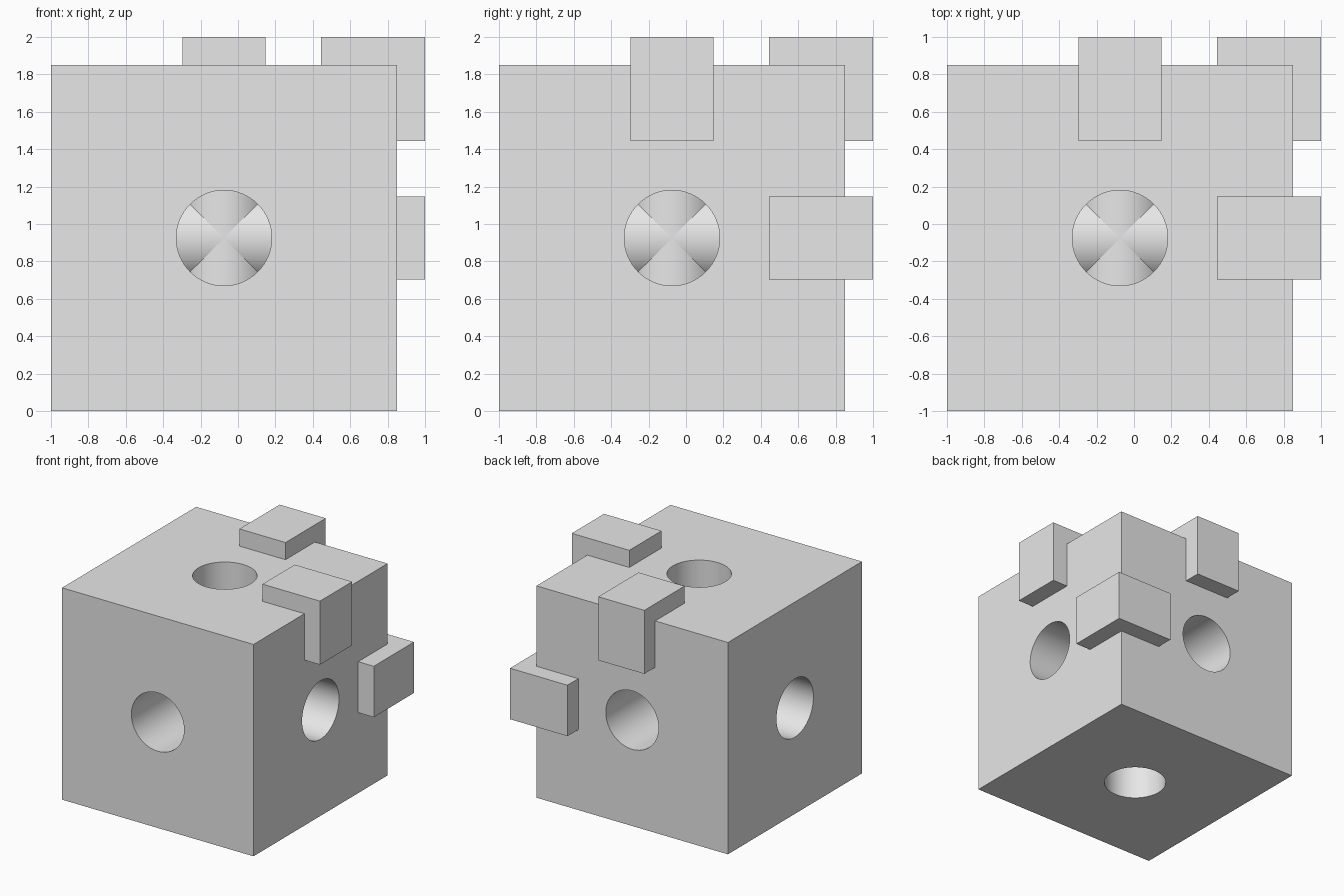
import bpy
import bmesh
from math import cos, sin, pi
from mathutils import Vector

HALF = 0.925                             # half the width of the block
CENTRE = Vector((-0.075, -0.075, 0.925))
RADIUS = 0.255
SEGMENTS = 64
CLIP_HALF = 0.2225                       # half the length of an edge clip
CLIP_IN, CLIP_OUT = 0.52, 1.075          # clip extent, measured from the centre

cube = bpy.data.objects.get("Cube")
if cube:
    bpy.data.objects.remove(cube, do_unlink=True)

grey = bpy.data.materials.new("light_grey")
grey.use_nodes = True
grey.diffuse_color = (0.8, 0.8, 0.8, 1)
grey.node_tree.nodes["Principled BSDF"].inputs["Base Color"].default_value = (0.8, 0.8, 0.8, 1)


def add_object(name, bm):
    bmesh.ops.recalc_face_normals(bm, faces=bm.faces)
    mesh = bpy.data.meshes.new(name)
    bm.to_mesh(mesh)
    bm.free()
    mesh.materials.append(grey)
    obj = bpy.data.objects.new(name, mesh)
    obj.location = CENTRE
    bpy.context.collection.objects.link(obj)
    return obj


def on_axis(axis, depth, u, v):
    """Point at a depth along an axis, with u and v across it."""
    p = Vector((0, 0, 0))
    p[axis], p[(axis + 1) % 3], p[(axis + 2) % 3] = depth, u, v
    return p


def ring(bm, axis, depth, radius, count):
    angles = [pi / 4 + 2 * pi * i / count for i in range(count)]
    return [bm.verts.new(on_axis(axis, depth, radius * cos(a), radius * sin(a))) for a in angles]


# Block: six square sides with round openings, and a bore along each axis
bm = bmesh.new()
quarter = SEGMENTS // 4
for axis in range(3):
    rims = []
    for side in (-1, 1):
        corners = ring(bm, axis, side * HALF, HALF * 2 ** 0.5, 4)
        rim = ring(bm, axis, side * HALF, RADIUS, SEGMENTS)
        for k in range(4):
            arc = [rim[(k * quarter + i) % SEGMENTS] for i in range(quarter + 1)]
            bm.faces.new([corners[k], corners[(k + 1) % 4]] + arc[::-1])
        rims.append(rim)
    for i in range(SEGMENTS):
        j = (i + 1) % SEGMENTS
        bm.faces.new((rims[0][i], rims[0][j], rims[1][j], rims[1][i]))
bmesh.ops.remove_doubles(bm, verts=bm.verts, dist=0.0001)
block = add_object("bored_block", bm)
bpy.ops.object.select_all(action="DESELECT")
block.select_set(True)
bpy.context.view_layer.objects.active = block
bpy.ops.object.shade_smooth_by_angle(angle=pi / 6)

# Clips: one wrapped over the middle of each of three edges
middle = (CLIP_IN + CLIP_OUT) / 2
size = CLIP_OUT - CLIP_IN
for axis, name in enumerate(("back_top_clip", "left_top_clip", "left_back_clip")):
    bm = bmesh.new()
    bmesh.ops.create_cube(bm, size=1)
    bmesh.ops.scale(bm, vec=on_axis(axis, 2 * CLIP_HALF, size, size), verts=bm.verts)
    bmesh.ops.translate(bm, vec=on_axis(axis, 0, middle, middle), verts=bm.verts)
    add_object(name, bm)
